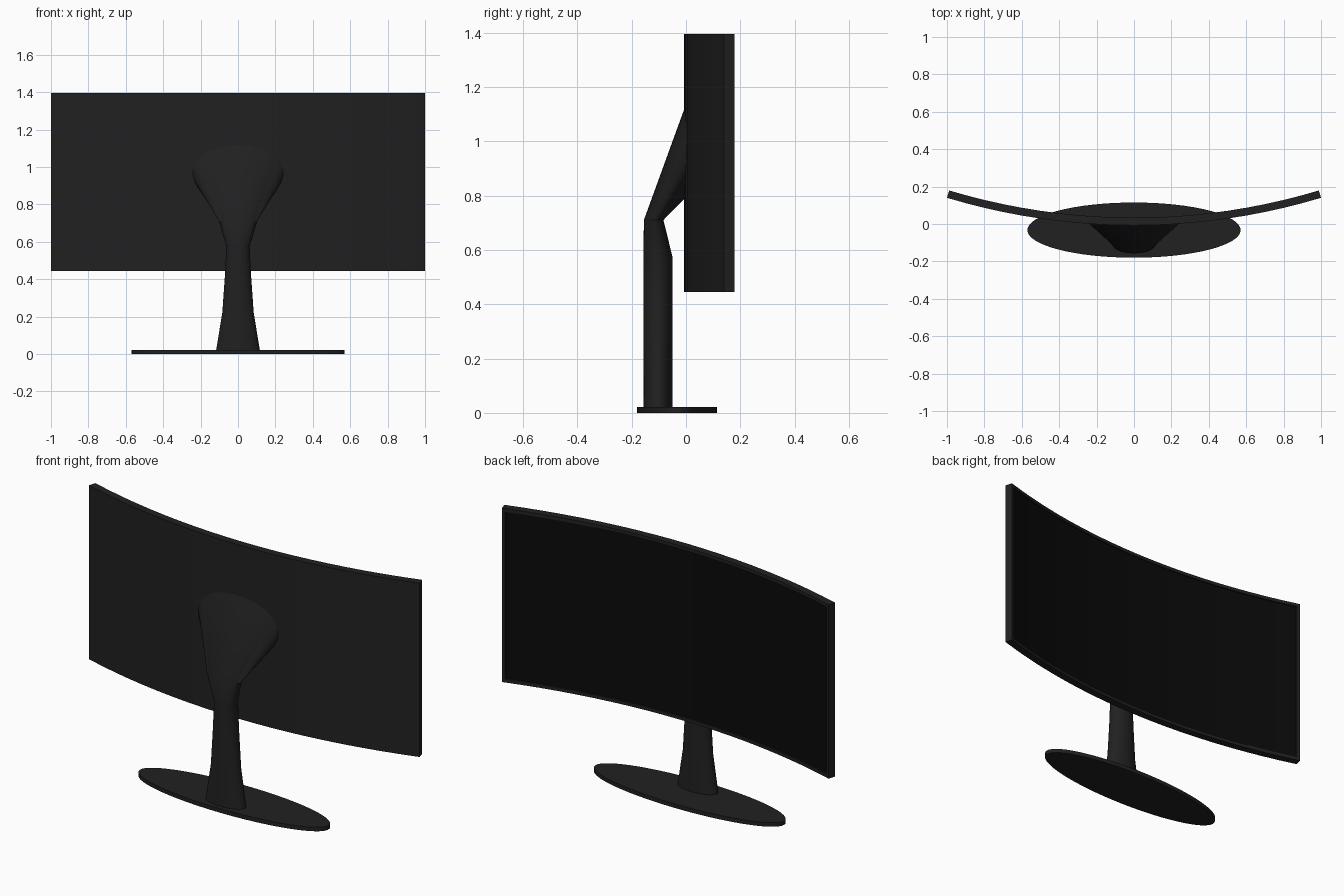
import bpy, bmesh
from math import sin, cos, pi, asin, radians

if "Cube" in bpy.data.objects:
    bpy.data.objects.remove(bpy.data.objects["Cube"])


def material(name, v):
    m = bpy.data.materials.new(name)
    m.diffuse_color = (v, v, v, 1)
    m.use_nodes = True
    m.node_tree.nodes["Principled BSDF"].inputs["Base Color"].default_value = m.diffuse_color
    return m


casing = material("dark_casing", 0.015)
glass = material("black_glass", 0.003)


def finish(bm, name, mats, angle=30):
    bmesh.ops.recalc_face_normals(bm, faces=bm.faces)
    me = bpy.data.meshes.new(name)
    bm.to_mesh(me)
    bm.free()
    ob = bpy.data.objects.new(name, me)
    bpy.context.collection.objects.link(ob)
    for m in mats:
        me.materials.append(m)
    bpy.ops.object.select_all(action='DESELECT')
    ob.select_set(True)
    bpy.context.view_layer.objects.active = ob
    bpy.ops.object.shade_smooth_by_angle(angle=radians(angle))
    return ob


def loft(name, rings, n):
    """Skin elliptical rings given as (half_width, -y edge (y, z), +y edge (y, z))."""
    bm = bmesh.new()
    loops = []
    for w, (y0, z0), (y1, z1) in rings:
        loop = []
        for i in range(n):
            a = 2 * pi * i / n
            t = (1 + sin(a)) / 2
            loop.append(bm.verts.new((w * cos(a), y0 + (y1 - y0) * t, z0 + (z1 - z0) * t)))
        loops.append(loop)
    for lo, hi in zip(loops, loops[1:]):
        for i in range(n):
            j = (i + 1) % n
            bm.faces.new((lo[i], lo[j], hi[j], hi[i]))
    bm.faces.new(loops[0])
    bm.faces.new(loops[-1])
    return finish(bm, name, [casing])


# Curved screen: arc slab with a recessed display on the concave side
R, THICK, BACK_Y = 3.475, 0.041, -0.007
Z0, Z1, SEG = 0.445, 1.395, 20
half = asin(1 / R)
bm = bmesh.new()
stations = []
for i in range(SEG + 1):
    a = -half + 2 * half * i / SEG
    stations.append([bm.verts.new((r * sin(a), BACK_Y + R - r * cos(a), z))
                     for r, z in ((R, Z0), (R - THICK, Z0), (R - THICK, Z1), (R, Z1))])
display = []
for s, t in zip(stations, stations[1:]):
    for k in range(4):
        f = bm.faces.new((s[k], s[(k + 1) % 4], t[(k + 1) % 4], t[k]))
        if k == 1:
            display.append(f)
bm.faces.new(stations[0])
bm.faces.new(stations[-1])
bmesh.ops.recalc_face_normals(bm, faces=bm.faces)
bmesh.ops.inset_region(bm, faces=display, thickness=0.018, use_even_offset=True)
bmesh.ops.inset_region(bm, faces=display, thickness=0.001, depth=-0.006, use_even_offset=True)
for f in display:
    f.material_index = 1
finish(bm, "curved_screen", [casing, glass])

# Oval foot plate
loft("base_plate", [(0.57, (-0.18, z), (0.115, z)) for z in (0, 0.022)], 64)

# Stand: flared column that bends up and widens into the mounting head
loft("stand", [
    (0.118, (-0.157, 0.015), (-0.05, 0.015)),
    (0.084, (-0.157, 0.22), (-0.05, 0.22)),
    (0.070, (-0.157, 0.42), (-0.05, 0.42)),
    (0.062, (-0.157, 0.575), (-0.05, 0.575)),
    (0.102, (-0.155, 0.71), (-0.083, 0.71)),
    (0.245, (0.005, 1.15), (0.005, 0.80)),
], 40)
